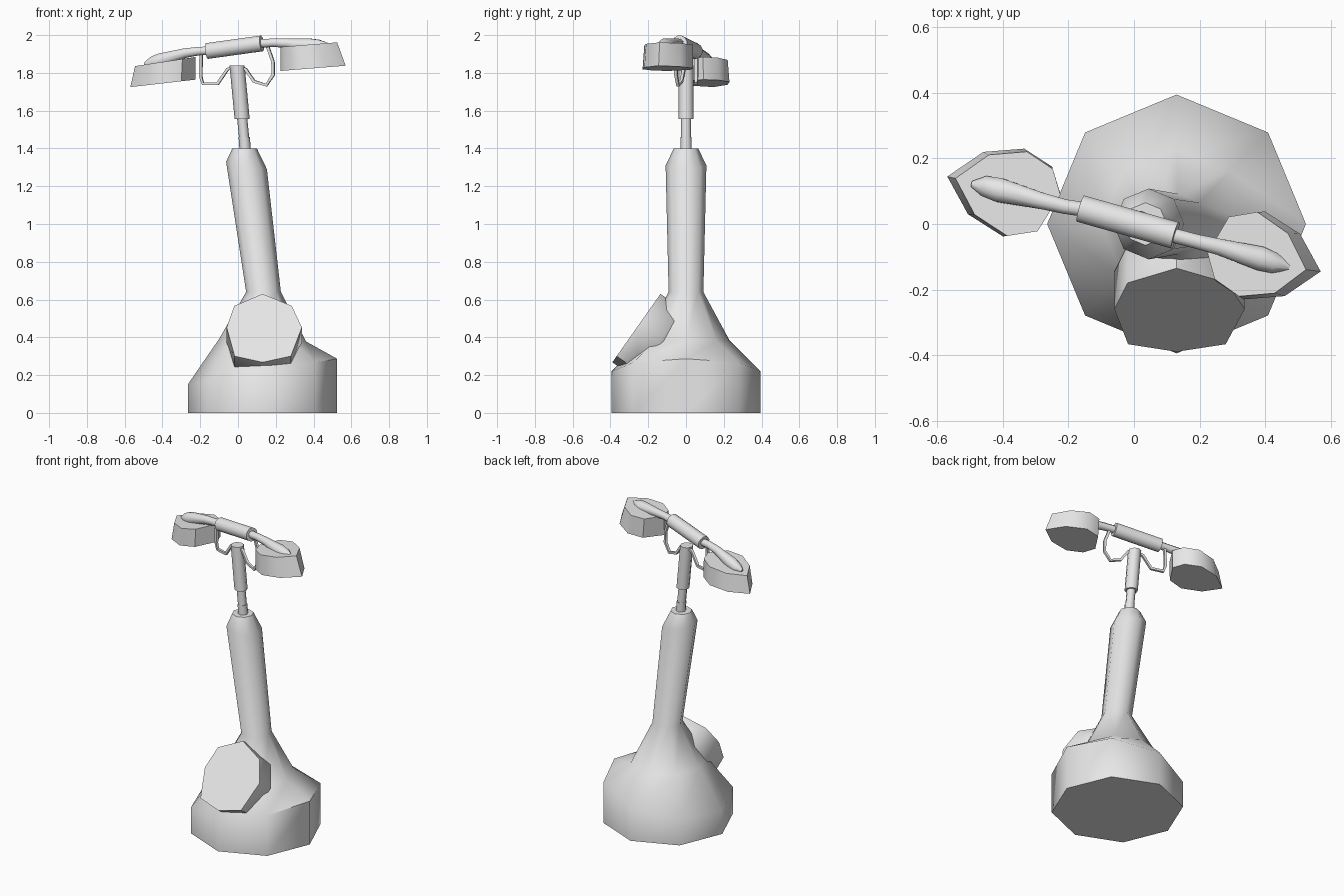
import bpy, bmesh, math
from mathutils import Vector

if "Cube" in bpy.data.objects:
    bpy.data.objects.remove(bpy.data.objects["Cube"])

grey = bpy.data.materials.new("plain grey")
grey.diffuse_color = (0.8, 0.8, 0.8, 1)
grey.use_nodes = True
grey.node_tree.nodes["Principled BSDF"].inputs["Base Color"].default_value = grey.diffuse_color


def loft(name, rings, angle=48):
    """Skin a list of equal-length point rings and cap both ends."""
    bm = bmesh.new()
    vr = [[bm.verts.new(p) for p in r] for r in rings]
    n = len(vr[0])
    for a, b in zip(vr, vr[1:]):
        for i in range(n):
            j = (i + 1) % n
            bm.faces.new((a[i], a[j], b[j], b[i]))
    bm.faces.new(vr[0])
    bm.faces.new(vr[-1])
    bmesh.ops.recalc_face_normals(bm, faces=bm.faces)
    me = bpy.data.meshes.new(name)
    bm.to_mesh(me)
    bm.free()
    me.materials.append(grey)
    ob = bpy.data.objects.new(name, me)
    bpy.context.collection.objects.link(ob)
    bpy.ops.object.select_all(action='DESELECT')
    ob.select_set(True)
    bpy.context.view_layer.objects.active = ob
    bpy.ops.object.shade_smooth_by_angle(angle=math.radians(angle))
    return ob


def level(cx, z, r, slope=0.0, n=8):
    """Upright ring, optionally sloping along x."""
    pts = []
    for i in range(n):
        a = 2 * math.pi * i / n
        dx = r * math.cos(a)
        pts.append((cx + dx, r * math.sin(a), z + slope * dx))
    return pts


def tube(name, path, radii, n=8, side=None):
    """Tube along a path with a radius at each point."""
    path = [Vector(p) for p in path]
    rings = []
    for k, p in enumerate(path):
        d = (path[min(k + 1, len(path) - 1)] - path[max(k - 1, 0)]).normalized()
        u = Vector((0.27, 0.96, 0)).normalized()
        v = d.cross(u).normalized()
        u = v.cross(d)
        rings.append([p + radii[k] * (math.cos(2 * math.pi * (i + 0.5) / n) * u
                                      + math.sin(2 * math.pi * (i + 0.5) / n) * v)
                      for i in range(n)])
    return loft(name, rings)


# Octagonal base with a slanted rim, flaring up into the leaning column
loft("base_and_column", [
    level(0.13, 0, 0.395), level(0.13, 0.219, 0.395, 0.171),
    level(0.13, 0.385, 0.23, -0.03), level(0.135, 0.64, 0.092),
    level(0.045, 1.31, 0.108, -0.18), level(0.035, 1.40, 0.065)])

# Stem: collar, thin neck and thick upper sleeve
loft("stem_collar", [level(0.038, 1.39, 0.03), level(0.033, 1.46, 0.03)])
loft("stem_neck", [level(0.033, 1.45, 0.027), level(0.022, 1.56, 0.027)])
loft("stem_sleeve", [level(0.022, 1.555, 0.04), level(-0.005, 1.84, 0.04)])

# Tilted mouthpiece cup set into the front of the base
face = [(0.13, -0.135), (0.285, -0.18), (0.338, -0.26), (0.28, -0.367),
        (0.13, -0.39), (-0.018, -0.367), (-0.06, -0.26), (-0.02, -0.18)]
front = [Vector((x, y, 0.63 + 1.42 * (y + 0.135))) for x, y in face]
mid = sum(front, Vector()) / 8
back = Vector((0, 0.82, -0.57))
loft("mouthpiece", [front, [p + back * 0.14 for p in front],
                    [mid + (p - mid) * 0.6 + back * 0.22 for p in front]])

# Earpieces: the same pointed octagon, turned half a circle
cup = [(-0.57, 0.145), (-0.46, 0.22), (-0.335, 0.23), (-0.25, 0.175),
       (-0.225, 0.093), (-0.30, -0.023), (-0.40, -0.038), (-0.507, 0.03)]
for name, s, inset, bot, bslope, top, tslope in (
        ("left_earpiece", 1, 0.025, 1.765, 0.115, 1.885, 0.14),
        ("right_earpiece", -1, 0.045, 1.81, 0.08, 1.937, 0.07)):
    low, high = [], []
    for x, y in cup:
        out = -x - 0.22
        low.append((s * x, s * y, bot - s * bslope * out))
        high.append((s * (x + inset * out / 0.35), s * y * 0.96,
                     top - s * tslope * out))
    loft(name, [low, high])

# Handset grip and the two arms that swell over the earpieces
tube("grip", [(-0.163, 0.047, 1.916), (0.126, -0.035, 1.956)], [0.043, 0.043], 12)
radii = [0.024, 0.024, 0.027, 0.04, 0.034, 0.01]
tube("left_arm", [(-0.15, 0.044, 1.918), (-0.21, 0.053, 1.915), (-0.28, 0.07, 1.905),
                  (-0.41, 0.103, 1.866), (-0.455, 0.115, 1.853), (-0.495, 0.122, 1.845)], radii)
tube("right_arm", [(0.11, -0.032, 1.955), (0.19, -0.053, 1.96), (0.26, -0.07, 1.957),
                   (0.385, -0.105, 1.944), (0.43, -0.12, 1.944), (0.475, -0.133, 1.95)], radii)

# Thin bent wire hooks of the cradle, lying under the handset
hooks = {
    "left_hook": [(-0.01, 1.83), (-0.055, 1.82), (-0.108, 1.742), (-0.185, 1.742),
                  (-0.197, 1.78), (-0.195, 1.91)],
    "right_hook": [(0.0, 1.83), (0.04, 1.82), (0.085, 1.755), (0.15, 1.735),
                   (0.187, 1.79), (0.185, 1.86), (0.155, 1.945)]}
for name, pts in hooks.items():
    tube(name, [(x, -0.283 * x, z) for x, z in pts], [0.011] * len(pts), 4)
